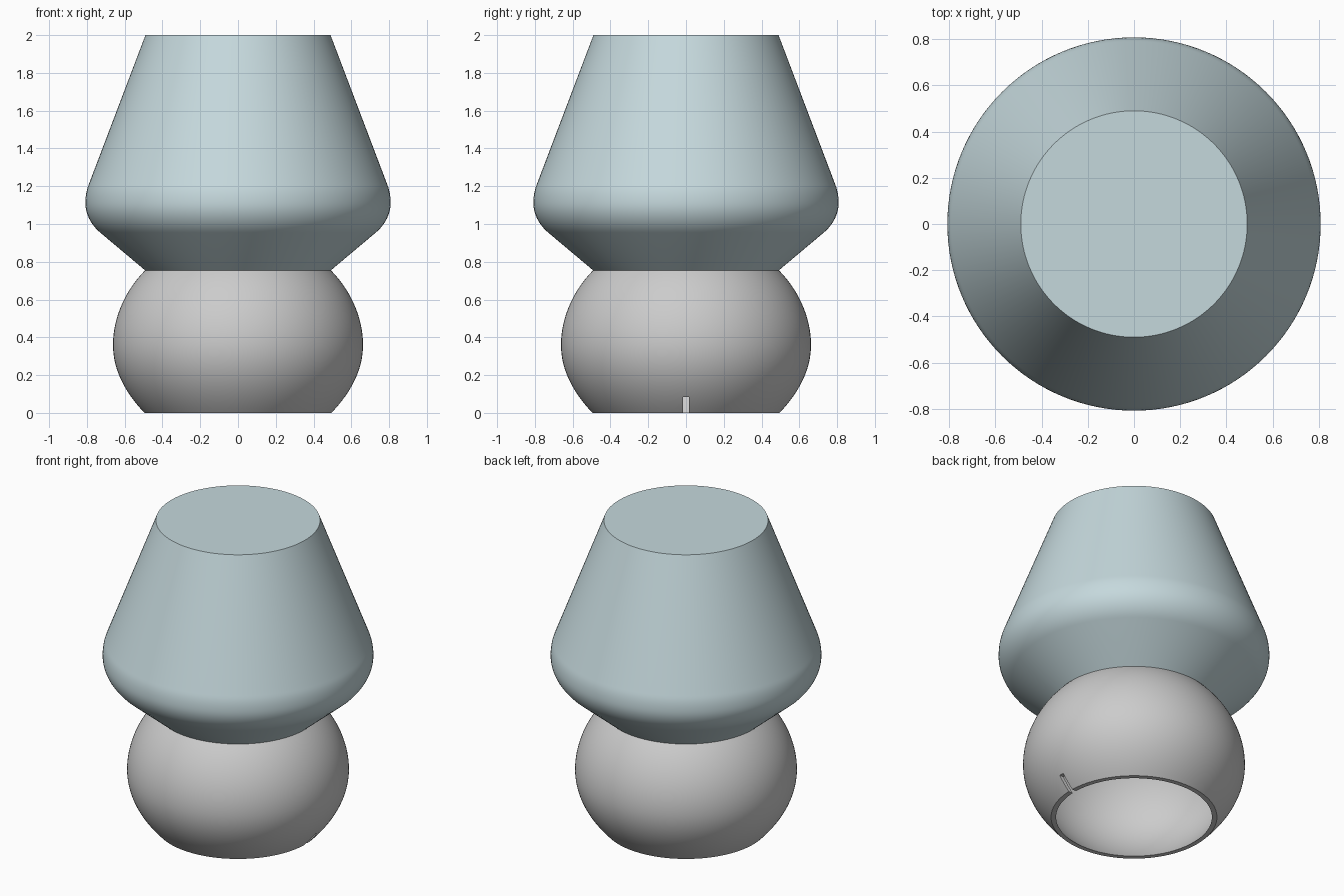
import bpy, math
from mathutils import Vector
from mathutils.geometry import interpolate_bezier

if "Cube" in bpy.data.objects:
    bpy.data.objects.remove(bpy.data.objects["Cube"])

SIDES = 128


def arc(p, h1, h2, q, n):
    pts = interpolate_bezier(*[Vector((a, b, 0)) for a, b in (p, h1, h2, q)], n)
    return [(v.x, v.y) for v in pts]


def lathe(name, profile, closed=False, caps=False):
    """Revolve (radius, height) points, listed from bottom to top on the outside."""
    n = len(profile)
    verts = [(r * math.cos(2 * math.pi * s / SIDES), r * math.sin(2 * math.pi * s / SIDES), z)
             for s in range(SIDES) for r, z in profile]
    faces = []
    for s in range(SIDES):
        t = (s + 1) % SIDES
        for i in range(n if closed else n - 1):
            j = (i + 1) % n
            faces.append((s * n + i, t * n + i, t * n + j, s * n + j))
    if caps:
        faces.append([s * n for s in reversed(range(SIDES))])
        faces.append([s * n + n - 1 for s in range(SIDES)])
    mesh = bpy.data.meshes.new(name)
    mesh.from_pydata(verts, [], faces)
    obj = bpy.data.objects.new(name, mesh)
    bpy.context.collection.objects.link(obj)
    return obj


def smooth(obj):
    bpy.ops.object.select_all(action='DESELECT')
    obj.select_set(True)
    bpy.context.view_layer.objects.active = obj
    bpy.ops.object.shade_smooth_by_angle(angle=math.radians(30))


# Hollow bulbous base, open underneath
WALL = 0.03
outer = (arc((0.495, 0), (0.60, 0.11), (0.662, 0.23), (0.662, 0.36), 16)
         + arc((0.662, 0.36), (0.662, 0.50), (0.60, 0.645), (0.492, 0.755), 16)[1:])
inner = [(r - WALL, z) for r, z in reversed(outer)]
base = lathe("lamp_base", outer + inner, closed=True)
smooth(base)

# Cable slot in the right side of the base rim
bpy.ops.mesh.primitive_cube_add(size=1, location=(0.55, 0, 0.035))
cutter = bpy.context.object
cutter.name = "cable_slot_cutter"
cutter.scale = (0.3, 0.032, 0.10)
cutter.hide_render = True
cutter.display_type = 'WIRE'
cut = base.modifiers.new("cable_slot", 'BOOLEAN')
cut.operation = 'DIFFERENCE'
cut.solver = 'EXACT'
cut.object = cutter

# Tapered shade with a rounded shoulder
profile = ([(0.492, 0.755)]
           + arc((0.73, 0.955), (0.775, 0.993), (0.808, 1.05), (0.808, 1.11), 12)
           + arc((0.808, 1.11), (0.808, 1.145), (0.803, 1.178), (0.79, 1.21), 8)[1:]
           + [(0.49, 2.0)])
shade = lathe("lamp_shade", profile, caps=True)
smooth(shade)
mat = bpy.data.materials.new("pale_blue")
mat.diffuse_color = (0.56, 0.69, 0.72, 1)
mat.use_nodes = True
mat.node_tree.nodes["Principled BSDF"].inputs["Base Color"].default_value = mat.diffuse_color
shade.data.materials.append(mat)
